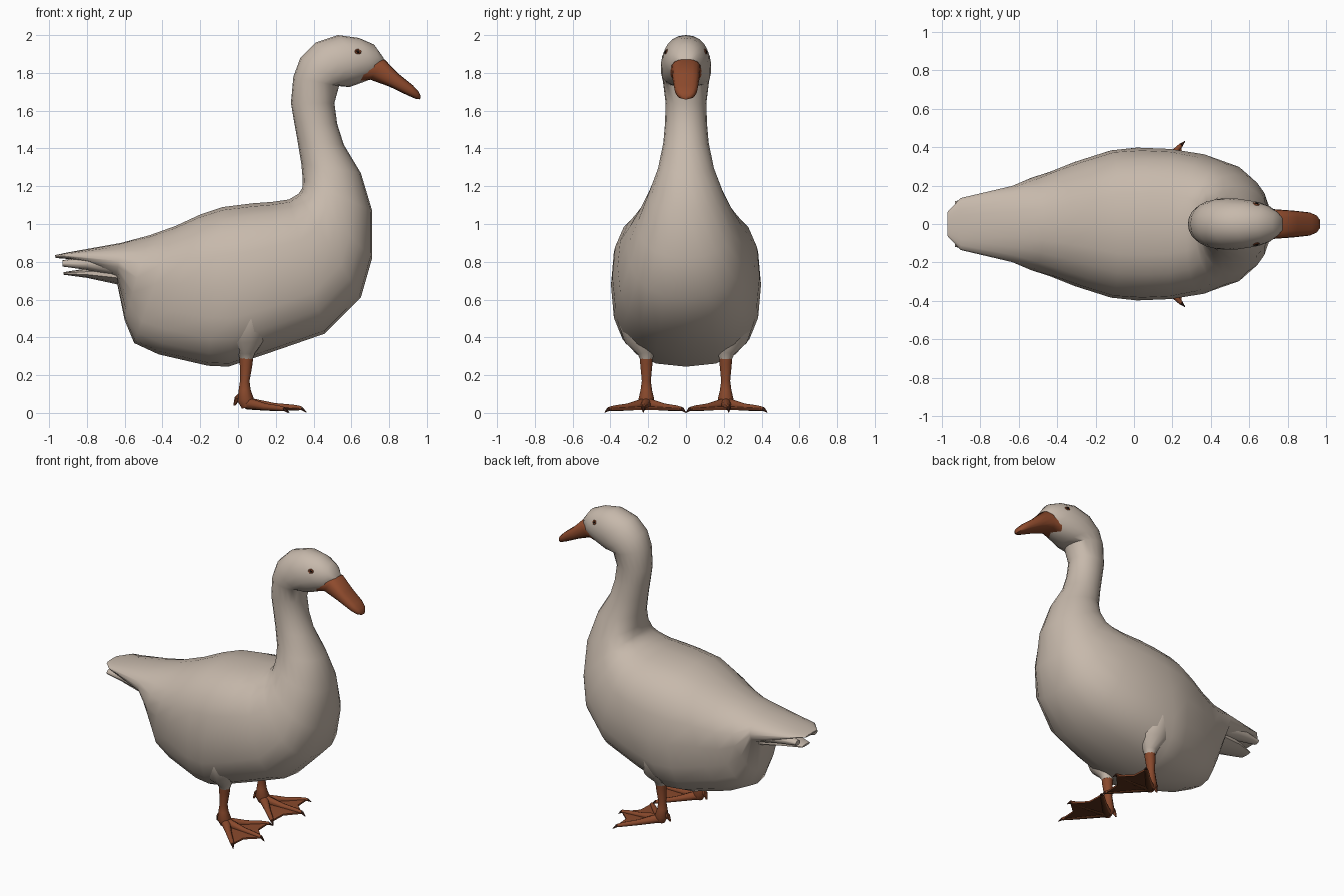
import bpy, bmesh, math
from mathutils import Vector
from mathutils.bvhtree import BVHTree

if "Cube" in bpy.data.objects:
    bpy.data.objects.remove(bpy.data.objects["Cube"])


def material(name, rgb):
    m = bpy.data.materials.new(name)
    m.diffuse_color = (*rgb, 1)
    m.use_nodes = True
    m.node_tree.nodes["Principled BSDF"].inputs["Base Color"].default_value = m.diffuse_color
    return m


PLUMAGE = material("pale_plumage", (0.57, 0.485, 0.41))
BEAK = material("beak_orange", (0.275, 0.07, 0.026))
FOOT = material("foot_orange", (0.25, 0.066, 0.025))
SOLE = material("sole_brown", (0.10, 0.03, 0.01))
CLAW = material("claw_brown", (0.06, 0.018, 0.01))
PUPIL = material("pupil_black", (0.008, 0.006, 0.005))


def finish(name, bm, mat, angle=50):
    bmesh.ops.recalc_face_normals(bm, faces=bm.faces)
    me = bpy.data.meshes.new(name)
    bm.to_mesh(me)
    bm.free()
    ob = bpy.data.objects.new(name, me)
    bpy.context.collection.objects.link(ob)
    me.materials.append(mat)
    bpy.ops.object.select_all(action='DESELECT')
    ob.select_set(True)
    bpy.context.view_layer.objects.active = ob
    bpy.ops.object.shade_smooth_by_angle(angle=math.radians(angle))
    return ob


def dark_sole(ob):
    """Downward faces of the foot take the sole colour."""
    ob.data.materials.append(SOLE)
    for f in ob.data.polygons:
        f.material_index = int(f.normal.z < -0.5)


def loft(name, rings, mat, sides=20, angle=50, shape=None):
    """Skin rings of (centre, half axis u, half axis v, roundness power)."""
    bm = bmesh.new()
    loops = []
    for c, u, v, p in rings:
        loop = []
        for i in range(sides):
            a = 2 * math.pi * i / sides
            s, t = math.cos(a), math.sin(a)
            s = math.copysign(abs(s) ** (2 / p), s)
            t = math.copysign(abs(t) ** (2 / p), t)
            co = Vector(c) + Vector(u) * s + Vector(v) * t
            loop.append(bm.verts.new(shape(co) if shape else co))
        loops.append(loop)
    for a, b in zip(loops, loops[1:]):
        for i in range(sides):
            j = (i + 1) % sides
            bm.faces.new((a[i], a[j], b[j], b[i]))
    bm.faces.new(loops[0])
    bm.faces.new(loops[-1])
    return finish(name, bm, mat, angle)


def profile(rows, y=0, power=None):
    """Rows of under x, under z, upper x, upper z, half width; wide rings are boxier."""
    out = []
    for ax, az, bx, bz, w in rows:
        c = ((ax + bx) / 2, y, (az + bz) / 2)
        p = power or 2 + 3.6 * w * w
        out.append((c, ((bx - ax) / 2, 0, (bz - az) / 2), (0, w, 0), p))
    return out


def tube(name, pts, mat, sides=8):
    """Round limb through points of x, y, z, radius."""
    rings = []
    for i, (x, y, z, r) in enumerate(pts):
        a, b = pts[max(i - 1, 0)], pts[min(i + 1, len(pts) - 1)]
        d = (Vector(b[:3]) - Vector(a[:3])).normalized()
        u = d.cross(Vector((0, 1, 0)) if abs(d.z) > 0.7 else Vector((0, 0, 1))).normalized()
        rings.append(((x, y, z), u * r, d.cross(u) * r, 2))
    return loft(name, rings, mat, sides)


def tuck_rump(co):
    """Draw the lower rear in beneath the folded wings."""
    low = min(1, max(0, (0.72 - co.z) / 0.1))
    rear = min(1, max(0, (-0.05 - co.x) / 0.5))
    co.y *= 1 - 0.2 * low * rear
    return co


# Body, neck and head in one skin, from tail tip to face
body = loft("body_neck_head", profile([
    (-.965, .82, -.97, .835, .065), (-.90, .815, -.90, .85, .135),
    (-.645, .71, -.62, .90, .198), (-.60, .49, -.47, .94, .242),
    (-.55, .37, -.33, .99, .288), (-.42, .31, -.20, 1.05, .336),
    (-.16, .25, -.08, 1.09, .388), (-.05, .245, .08, 1.11, .397),
    (.20, .33, .18, 1.117, .39), (.46, .42, .27, 1.13, .362),
    (.65, .61, .32, 1.16, .31), (.71, .82, .34, 1.19, .258),
    (.71, 1.07, .342, 1.24, .20), (.65, 1.27, .335, 1.32, .148),
    (.56, 1.42, .315, 1.44, .12), (.525, 1.53, .297, 1.54, .111),
    (.51, 1.64, .28, 1.64, .108), (.535, 1.73, .293, 1.78, .122),
    (.59, 1.725, .33, 1.88, .133), (.66, 1.75, .41, 1.96, .132),
    (.71, 1.77, .53, 2.0, .119), (.74, 1.79, .64, 1.985, .096),
    (.76, 1.82, .72, 1.95, .065), (.775, 1.86, .77, 1.88, .03)]), PLUMAGE, shape=tuck_rump)

# Beak
loft("beak", profile([
    (.645, 1.752, .705, 1.868, .085), (.70, 1.764, .775, 1.872, .076),
    (.80, 1.728, .85, 1.795, .07), (.90, 1.68, .925, 1.735, .06),
    (.94, 1.663, .955, 1.703, .045), (.964, 1.66, .967, 1.68, .022)],
    power=2.7), BEAK, 16, 60)

# Under-tail feathers: one central fan and a pair at the sides
loft("tail_underfeathers", profile([
    (-.55, .66, -.55, .78, .13), (-.66, .685, -.66, .78, .12),
    (-.80, .715, -.80, .765, .09), (-.925, .732, -.925, .745, .045)]), PLUMAGE, 10)

bvh = BVHTree.FromObject(body, bpy.context.evaluated_depsgraph_get())
for side, s in (("left", 1), ("right", -1)):
    loft(side + "_tail_feather", profile([
        (-.50, .72, -.50, .86, .07), (-.66, .73, -.66, .845, .065),
        (-.80, .757, -.80, .828, .05), (-.93, .775, -.93, .808, .025)],
        s * .095), PLUMAGE, 10)

    # Eye: brown iris and dark pupil resting on the head surface
    hit, nor, _, _ = bvh.ray_cast(Vector((.635, s, 1.912)), Vector((0, -s, 0)))
    u = nor.cross(Vector((0, 0, 1))).normalized()
    v = nor.cross(u)
    for part, r, lift, mat in (("iris", .021, .003, FOOT), ("pupil", .011, .006, PUPIL)):
        loft(f"{side}_{part}", [(hit - nor * .003, u * r, v * r * .8, 2),
                                (hit + nor * lift, u * r * .75, v * r * .6, 2)], mat, 10)

    # Leg with feathered thigh
    y = s * .21
    tube(side + "_thigh", [(.03, s * .2, .62, .16), (.04, s * .232, .48, .138),
                           (.045, s * .226, .385, .10), (.045, y, .32, .048),
                           (.045, y, .285, .034)], PLUMAGE, 14)
    tube(side + "_shank", [(.045, y, .33, .038), (.043, y, .26, .034), (.036, y, .17, .025),
                           (.035, y, .12, .032), (.04, y, .07, .044), (.05, y, .03, .03)], FOOT, 10)
    tube(side + "_hind_toe", [(.03, y, .10, .022), (-.005, y * .98, .075, .016),
                              (-.02, y * .95, .04, .005)], FOOT, 6)

    # Three toes with claws
    root = Vector((.05, y, .05))
    tips = [Vector((.25, s * .02, .02)), Vector((.335, s * .225, .025)), Vector((.245, s * .41, .02))]
    for n, tip in zip(("inner", "middle", "outer"), tips):
        mid = root.lerp(tip, .5) - Vector((0, 0, .004))
        dark_sole(tube(f"{side}_{n}_toe", [(*root, .032), (*mid, .019),
                                           (*root.lerp(tip, .85), .015), (*tip, .011)], FOOT))
        end = tip + (tip - root).normalized() * .028
        end.z = .002
        tube(f"{side}_{n}_claw", [(*tip, .010), (*end, .002)], CLAW, 6)

    # Webbing with scalloped front edge
    bm = bmesh.new()
    outline = [root, tips[0], root.lerp((tips[0] + tips[1]) / 2, .84), tips[1],
               root.lerp((tips[1] + tips[2]) / 2, .84), tips[2]]
    top, under = [[bm.verts.new((p.x, p.y, h + (.012 if p is root else 0))) for p in outline]
                  for h in (.025, .014)]
    for i in range(6):
        j = (i + 1) % 6
        bm.faces.new((top[i], top[j], under[j], under[i]))
        if 0 < i < 5:
            bm.faces.new((top[0], top[i], top[j]))
            bm.faces.new((under[0], under[j], under[i]))
    dark_sole(finish(side + "_webbing", bm, FOOT))
